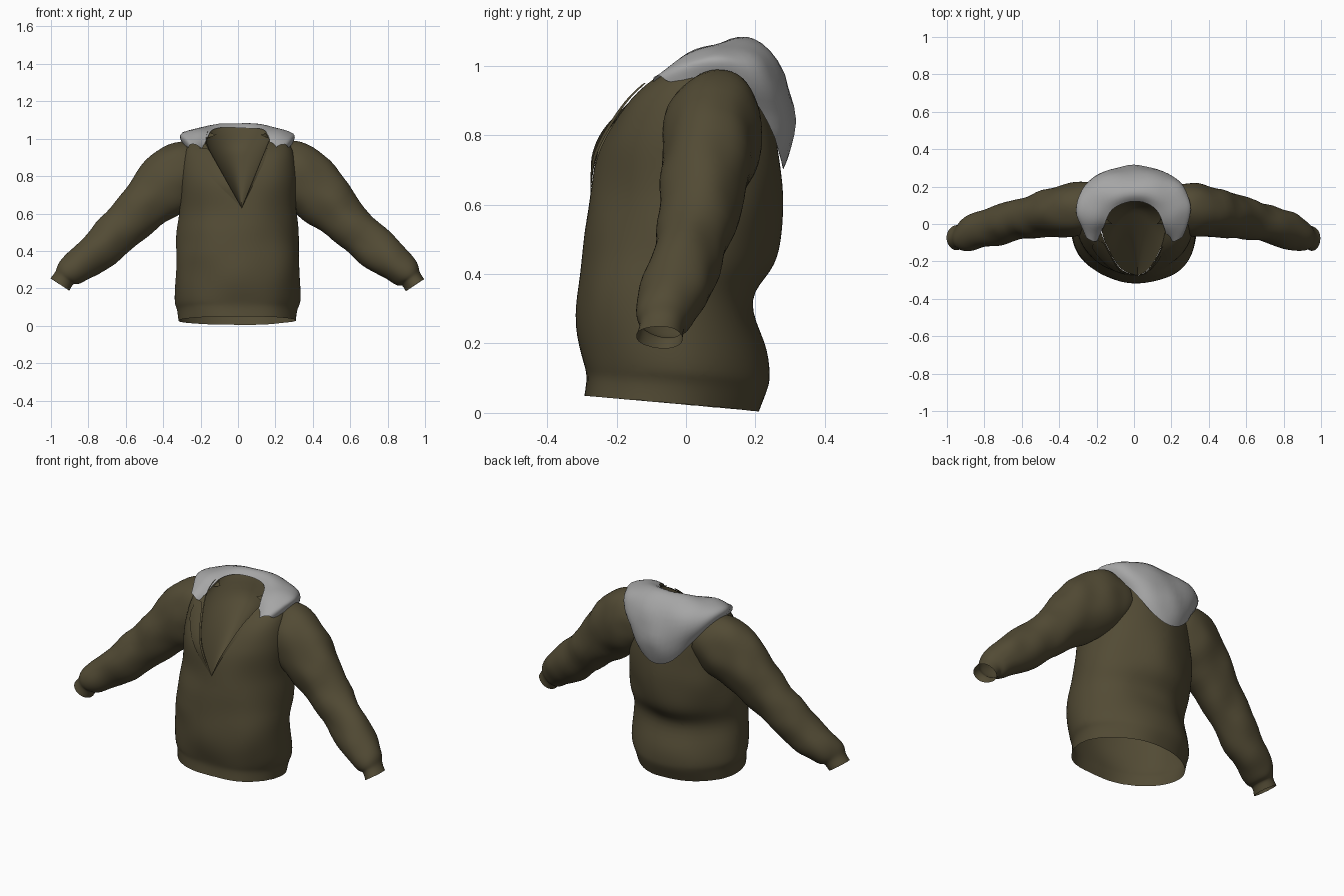
import bpy, bmesh, math
from mathutils import Vector, noise
from mathutils.bvhtree import BVHTree

cube = bpy.data.objects.get("Cube")
if cube:
    bpy.data.objects.remove(cube, do_unlink=True)


def material(name, colour):
    mat = bpy.data.materials.new(name)
    mat.use_nodes = True
    mat.diffuse_color = (*colour, 1)
    mat.node_tree.nodes["Principled BSDF"].inputs["Base Color"].default_value = (*colour, 1)
    return mat


olive = material("olive cloth", (0.085, 0.07, 0.035))
grey = material("grey hood cloth", (0.38, 0.38, 0.38))


def loft(name, rings, mat, closed=True, levels=2):
    """Skin a list of point rings and bake a smooth subdivision."""
    bm = bmesh.new()
    rows = [[bm.verts.new(p) for p in ring] for ring in rings]
    count = len(rows[0])
    for low, high in zip(rows, rows[1:]):
        for i in range(count if closed else count - 1):
            j = (i + 1) % count
            bm.faces.new((low[i], low[j], high[j], high[i]))
    bmesh.ops.recalc_face_normals(bm, faces=bm.faces)
    mesh = bpy.data.meshes.new(name)
    bm.to_mesh(mesh)
    bm.free()
    obj = bpy.data.objects.new(name, mesh)
    bpy.context.collection.objects.link(obj)
    mesh.materials.append(mat)
    sub = obj.modifiers.new("smooth", 'SUBSURF')
    sub.levels = sub.render_levels = levels
    graph = bpy.context.evaluated_depsgraph_get()
    baked = bpy.data.meshes.new_from_object(obj.evaluated_get(graph))
    obj.modifiers.clear()
    obj.data = baked
    baked.name = name
    for poly in baked.polygons:
        poly.use_smooth = True
    return obj


def rumple(obj, amount, scale):
    """Soft uneven folds in the cloth."""
    for v in obj.data.vertices:
        v.co += v.normal * noise.noise(v.co * scale) * amount


def power(value, exponent):
    return math.copysign(abs(value) ** exponent, value)


# Torso: front z, back z, half width, front y, back y, shoulder lift
torso_profile = [
    (0.05, 0.005, 0.32, -0.30, 0.212, 0),
    (0.11, 0.08, 0.324, -0.295, 0.238, 0),
    (0.13, 0.10, 0.342, -0.302, 0.24, 0),
    (0.25, 0.20, 0.34, -0.323, 0.238, 0),
    (0.38, 0.33, 0.335, -0.312, 0.18, 0),
    (0.45, 0.41, 0.33, -0.30, 0.25, 0),
    (0.53, 0.49, 0.325, -0.288, 0.272, 0),
    (0.62, 0.60, 0.318, -0.272, 0.287, 0),
    (0.74, 0.72, 0.315, -0.272, 0.277, 0),
    (0.82, 0.85, 0.31, -0.24, 0.25, 0.02),
    (0.89, 0.94, 0.29, -0.18, 0.21, 0.06),
    (0.95, 1.00, 0.22, -0.10, 0.17, 0.03),
    (0.99, 1.04, 0.165, -0.05, 0.142, 0),
    (1.01, 1.06, 0.15, -0.03, 0.138, 0),
]
rings = []
for zf, zb, width, yf, yb, lift in torso_profile:
    ring = []
    for k in range(24):
        a = math.tau * k / 24
        c, s = math.cos(a), math.sin(a)
        # the cloth hangs fuller at the front left
        fullness = 0.92 if c > 0 and s < 0 else 1.04
        c, s = power(c, fullness), power(s, fullness)
        t = (s + 1) / 2
        ring.append((width * c, yf + (yb - yf) * t, zf + (zb - zf) * t + lift * c * c))
    rings.append(ring)
torso = loft("torso", rings, olive)
rumple(torso, 0.012, 5)

# Chest surface, kept for laying the lapels on it
bm = bmesh.new()
bm.from_mesh(torso.data)
chest = BVHTree.FromBMesh(bm)


def neck_edge(side, t):
    """Point x, z on the V neckline, from the notch upward."""
    return 0.02 + t * (0.13 if side > 0 else -0.18), 0.63 + 0.32 * t


# Open the V neck between two slanted cuts
notch_x, notch_z = neck_edge(1, 0)
cuts = [(Vector((0, 0, 0)), Vector((0, 1, 0)))]
for side in (-1, 1):
    x, z = neck_edge(side, 1)
    cuts.append((Vector((notch_x, 0, notch_z)),
                 Vector((side * (z - notch_z), 0, -side * (x - notch_x)))))
for co, normal in cuts:
    geom = bm.verts[:] + bm.edges[:] + bm.faces[:]
    bmesh.ops.bisect_plane(bm, geom=geom, plane_co=co, plane_no=normal)
opening = [f for f in bm.faces
           if all((f.calc_center_median() - co).dot(n) < 0 for co, n in cuts)]
bmesh.ops.delete(bm, geom=opening, context='FACES')
bm.to_mesh(torso.data)
bm.free()


def on_chest(x, z, gap):
    hit = chest.ray_cast(Vector((x, -1, z)), Vector((0, 1, 0)))[0]
    return Vector((x, (hit.y if hit else -0.08) - gap, z))


# Lapels folded back along the V
for name, side, reach in (("right_lapel", -1, 0.11), ("left_lapel", 1, 0.02)):
    rows = []
    for i in range(13):
        t = i / 12
        x, z = neck_edge(side, t)
        spread = reach * min(t / 0.75, 1 - 2 * (t - 0.75))
        rows.append([on_chest(x + side * spread * k / 3, z,
                              0.014 * (1 - k / 6) * min(1, 3 * t)) for k in range(4)])
    loft(name, rows, olive, closed=False, levels=1)

# Inner collar: sunken cloth sweeping from the V up to the back of the neck
spans = []
for i in range(9):
    t = i / 8
    x, z = neck_edge(-1, t)
    ends = [on_chest(*neck_edge(side, t), 0) for side in (-1, 1)]
    spans.append((*ends, Vector((0.02 * (1 - t), -0.265 + 0.37 * t, z))))
for x, y, z, back in ((0.175, -0.04, 0.99, 0.12), (0.165, 0, 1.035, 0.14)):
    spans.append((Vector((-x, y, z)), Vector((x, y, z)), Vector((0, back, z + 0.035))))
rows = []
for i, (left, right, deep) in enumerate(spans):
    row = []
    for k in range(13):
        s = -math.cos(math.pi * k / 12)
        bow = (1 - s * s) ** (1 - 0.05 * i)
        row.append(left.lerp(right, (s + 1) / 2) + (deep - (left + right) / 2) * bow)
    rows.append(row)
loft("inner_collar", rows, olive, closed=False, levels=1)

# Sleeves: centre x, y, z, half height, half depth; the last rows are the cuff
sleeve_path = [
    (0.19, 0.09, 0.85, 0.14, 0.12),
    (0.26, 0.085, 0.83, 0.178, 0.15),
    (0.36, 0.07, 0.775, 0.192, 0.147),
    (0.46, 0.058, 0.68, 0.152, 0.135),
    (0.56, 0.037, 0.575, 0.13, 0.112),
    (0.68, 0.007, 0.46, 0.118, 0.108),
    (0.79, -0.02, 0.37, 0.108, 0.107),
    (0.87, -0.045, 0.305, 0.098, 0.098),
    (0.915, -0.06, 0.268, 0.08, 0.082),
    (0.922, -0.065, 0.258, 0.057, 0.062),
    (0.948, -0.075, 0.218, 0.062, 0.067),
]
for name, side in (("left_sleeve", 1), ("right_sleeve", -1)):
    rings = []
    for i, (x, y, z, high, deep) in enumerate(sleeve_path):
        before, after = sleeve_path[max(i - 1, 0)], sleeve_path[min(i + 1, len(sleeve_path) - 1)]
        along = Vector((after[0] - before[0], 0, after[2] - before[2])).normalized()
        up = Vector((-along.z, 0, along.x))
        ring = []
        for k in range(14):
            a = math.tau * k / 14
            p = Vector((x, y, z)) + up * high * math.cos(a)
            ring.append((side * p.x, p.y + deep * math.sin(a), p.z))
        rings.append(ring)
    rumple(loft(name, rings, olive), 0.014, 8)

# Hood: stations from the back middle to the front tip, each from neck rim
# over the crest and fold to the hanging lower edge
hood_half = [
    [(0, 0.13, 1.06), (0, 0.17, 1.10), (0, 0.275, 1.035), (0, 0.345, 0.81), (0, 0.28, 0.69)],
    [(0.10, 0.10, 1.06), (0.11, 0.16, 1.10), (0.14, 0.27, 1.03), (0.13, 0.315, 0.86), (0.10, 0.27, 0.73)],
    [(0.14, 0.05, 1.05), (0.18, 0.12, 1.075), (0.26, 0.225, 1.03), (0.25, 0.25, 0.94), (0.20, 0.235, 0.86)],
    [(0.155, 0.00, 1.025), (0.21, 0.04, 1.06), (0.31, 0.12, 1.045), (0.32, 0.13, 1.015), (0.29, 0.14, 0.97)],
    [(0.175, -0.05, 0.98), (0.21, -0.04, 1.02), (0.285, 0.00, 1.03), (0.31, 0.02, 1.01), (0.29, 0.02, 0.97)],
    [(0.19, -0.09, 0.94), (0.21, -0.10, 0.965), (0.24, -0.085, 0.975), (0.265, -0.07, 0.97), (0.265, -0.05, 0.945)],
]
mirrored = [[(-x, y, z) for x, y, z in row] for row in hood_half[:0:-1]]
hood = loft("hood", mirrored + hood_half, grey, closed=False)
rumple(hood, 0.01, 9)
